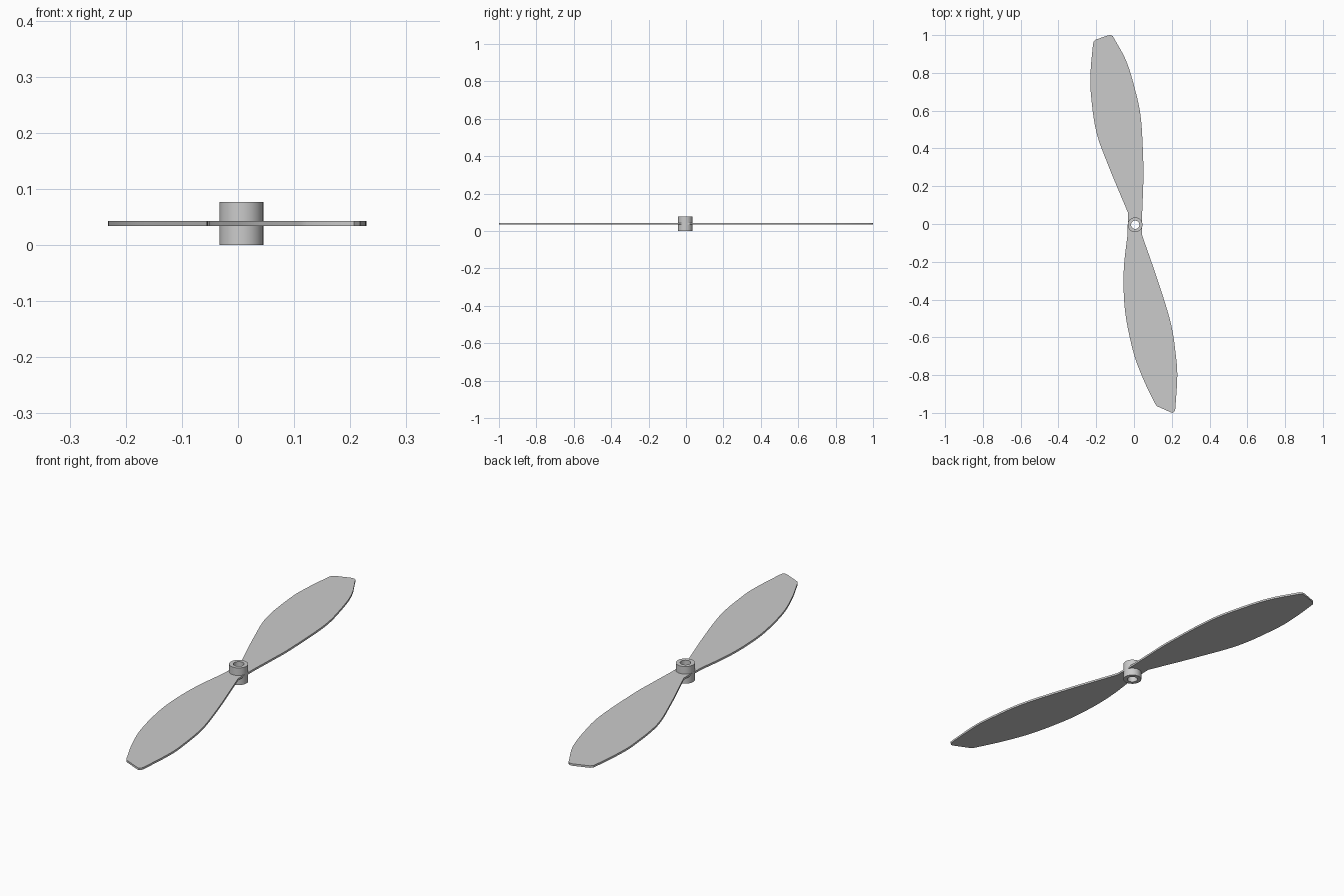
import bpy, bmesh, math
from mathutils import Vector

if "Cube" in bpy.data.objects:
    bpy.data.objects.remove(bpy.data.objects["Cube"])

HUB = (0.006, -0.004)      # hub axis
HUB_R, HOLE_R, HUB_H = 0.039, 0.022, 0.077
Z0, Z1 = 0.034, 0.043      # blade underside and top


def spline(pts, steps=6):
    """Smooth curve through the points (Catmull-Rom)."""
    p = [Vector(q) for q in pts]
    p = [2 * p[0] - p[1]] + p + [2 * p[-1] - p[-2]]
    out = []
    for i in range(1, len(p) - 2):
        a, b, c, d = p[i - 1:i + 3]
        for k in range(steps):
            t = k / steps
            out.append(0.5 * (2 * b + (c - a) * t + (2 * a - 5 * b + 4 * c - d) * t * t
                              + (3 * b - a - 3 * c + d) * t ** 3))
    return out + [p[-2]]


def make_object(name, bm):
    bmesh.ops.recalc_face_normals(bm, faces=bm.faces)
    me = bpy.data.meshes.new(name)
    bm.to_mesh(me)
    bm.free()
    ob = bpy.data.objects.new(name, me)
    bpy.context.collection.objects.link(ob)
    return ob


def shade(ob):
    bpy.ops.object.select_all(action='DESELECT')
    ob.select_set(True)
    bpy.context.view_layer.objects.active = ob
    bpy.ops.object.shade_smooth_by_angle(angle=math.radians(30))


# Blade outline: four long edges joined by short tips
back_right = [(0.043, 0.05), (0.048, 0.185), (0.05, 0.30), (0.037, 0.555),
              (0.005, 0.714), (-0.042, 0.865), (-0.112, 0.994)]
back_tip = [(-0.122, 1.0), (-0.137, 0.999), (-0.205, 0.975), (-0.214, 0.965)]
back_left = [(-0.217, 0.95), (-0.229, 0.82), (-0.229, 0.70), (-0.2, 0.49),
             (-0.132, 0.30), (-0.032, 0.06)]
front_left = [(-0.034, -0.055), (-0.052, -0.21), (-0.055, -0.345), (-0.042, -0.50),
              (0.0, -0.69), (0.053, -0.83), (0.113, -0.954)]
front_tip = [(0.122, -0.965), (0.195, -0.997), (0.207, -1.0), (0.216, -0.991)]
front_right = [(0.219, -0.975), (0.229, -0.81), (0.222, -0.70), (0.196, -0.53),
               (0.132, -0.317), (0.043, -0.06)]
outline = (spline(back_right) + [Vector(p) for p in back_tip] + spline(back_left)
           + spline(front_left) + [Vector(p) for p in front_tip] + spline(front_right))

bm = bmesh.new()
face = bm.faces.new([bm.verts.new((p.x, p.y, Z0)) for p in outline])
ext = bmesh.ops.extrude_face_region(bm, geom=[face], use_keep_orig=True)
for v in ext["geom"]:
    if isinstance(v, bmesh.types.BMVert):
        v.co.z = Z1
blades = make_object("blades", bm)

# Cut the shaft hole through the blade plate, just inside the hub wall
bpy.ops.mesh.primitive_cylinder_add(vertices=48, radius=(HUB_R + HOLE_R) / 2, depth=0.2,
                                    location=(*HUB, 0.04))
cutter = bpy.context.object
cutter.name = "shaft_hole_cutter"
cutter.hide_render = True
mod = blades.modifiers.new("shaft_hole", 'BOOLEAN')
mod.object = cutter
mod.operation = 'DIFFERENCE'
mod.solver = 'EXACT'
bpy.context.view_layer.objects.active = blades
bpy.ops.object.modifier_apply(modifier=mod.name)
bpy.data.objects.remove(cutter)
shade(blades)

# Hub: a plain tube with a through hole
N = 48
bm = bmesh.new()
rings = []
for r, z in [(HUB_R, 0), (HUB_R, HUB_H), (HOLE_R, HUB_H), (HOLE_R, 0)]:
    rings.append([bm.verts.new((HUB[0] + r * math.cos(2 * math.pi * i / N),
                                HUB[1] + r * math.sin(2 * math.pi * i / N), z))
                  for i in range(N)])
for k in range(4):
    a, b = rings[k], rings[(k + 1) % 4]
    for i in range(N):
        j = (i + 1) % N
        bm.faces.new((a[i], a[j], b[j], b[i]))
shade(make_object("hub", bm))
